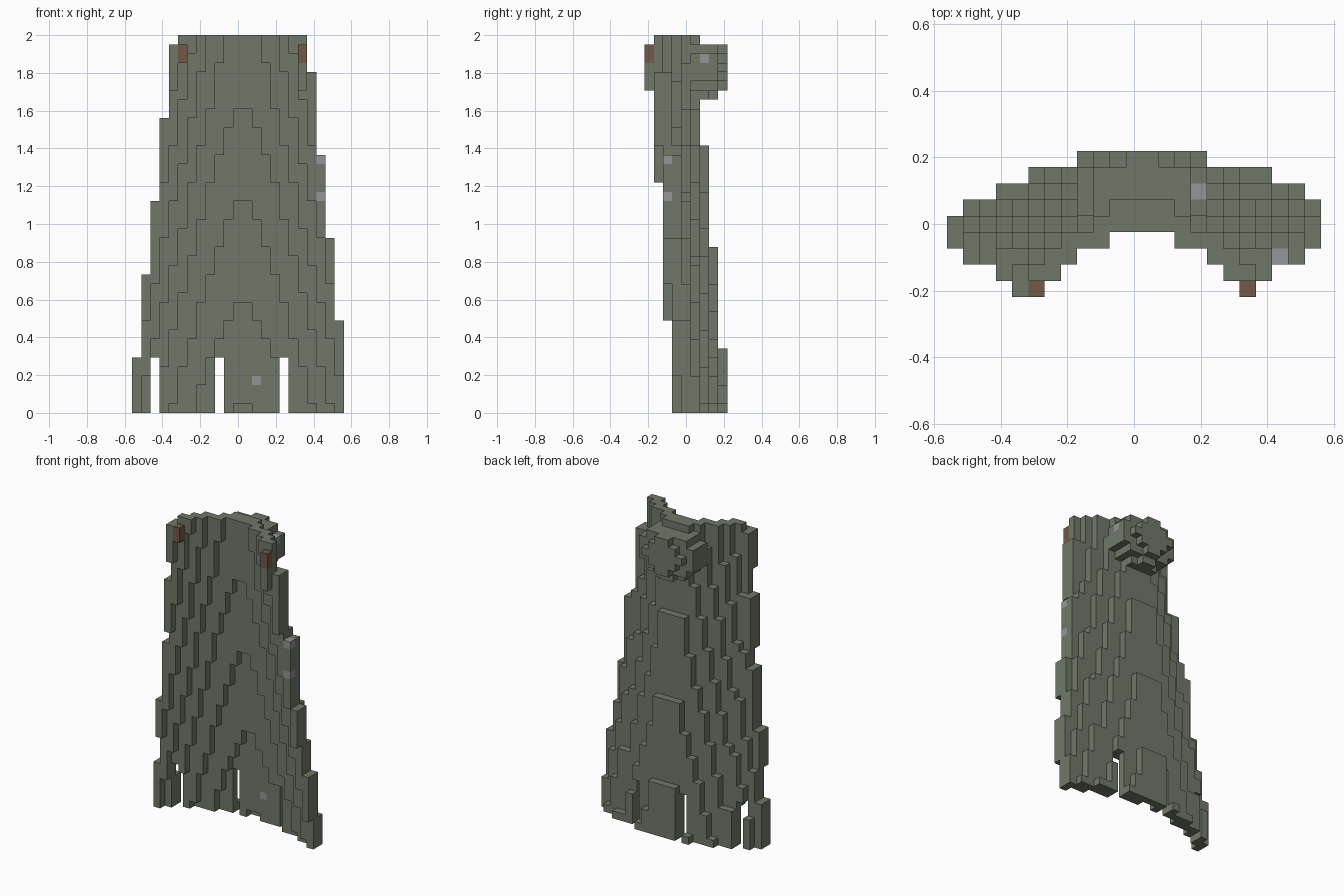
import bpy, bmesh, math
from mathutils import Vector

if "Cube" in bpy.data.objects:
    bpy.data.objects.remove(bpy.data.objects["Cube"])

S = 2 / 41          # block size; grid is 23 x 9 x 41 blocks


def material(name, rgb):
    m = bpy.data.materials.new(name)
    m.diffuse_color = (*rgb, 1)
    m.use_nodes = True
    m.node_tree.nodes["Principled BSDF"].inputs["Base Color"].default_value = m.diffuse_color
    return m


GREEN = material("moss green cloth", (0.162, 0.191, 0.139))
BROWN = material("brown leather", (0.17, 0.098, 0.062))
GREY = material("grey metal", (0.29, 0.30, 0.31))


# Draped cloth: a curved sheet that flares and leans back towards the hem
def cloak_blocks():
    out = set()
    slits = (-9, -2, 5)
    for k in range(41):
        z = (k + 0.5) * S
        width = 7.68 + (1.8 - z) * 2.33
        left = 7.5 + (1.97 - z) * 2.4
        right = 7.5 + (1.8 - z) * 2.29
        centre = max(1.2265 + (1.41 - z) * 1.87, 0.23)
        for i in range(-11, 12):
            u = i - 0.5
            if u > right or -u > left or (k < 6 and i in slits):
                continue
            y = centre - 4.3 * (abs(u) / width) ** 1.7
            back = centre if abs(u) < 2 else y      # flat centre panel
            limit = -1 if abs(i) >= 11 else -2 if abs(i) >= 9 else -3
            lo = max(math.ceil(y - 0.77), limit)
            hi = min(4, max(math.floor(back + 0.77), lo + (abs(i) >= 8)))
            out |= {(i, j, k) for j in range(lo, hi + 1)}
    return out


# Folded hood: a rounded lump on the upper back
def hood_blocks():
    return {(i, j, k) for i in range(-5, 7) for j in range(1, 5) for k in range(34, 40)
            if ((i - 0.5) / 4.2) ** 2 + ((j - 2) / 2.6) ** 2 + ((k - 37) / 3.3) ** 2 <= 1}


cloak = cloak_blocks()
hood = hood_blocks() - cloak
# Front collar edges and the leather clasps on them
clasps = {(i, -4, k) for i in (-6, 7) for k in (38, 39)}
collar = {(-7, -4, k) for k in range(35, 40)} | {(7, -4, k) for k in range(35, 38)}
collar |= {(i, -3, k) for i in (-7, -6, 7) for k in range(35, 40)} - cloak
studs = {(9, -2, 27), (9, -2, 23), (4, 2, 38)}
# Hem stud sits in the frontmost block of its column
studs.add(min(b for b in cloak if b[0] == 2 and b[2] == 3))
cloak -= studs
hood -= studs
solid = cloak | hood | clasps | collar | studs

DIRS = [Vector(d) for d in ((1, 0, 0), (-1, 0, 0), (0, 1, 0), (0, -1, 0), (0, 0, 1), (0, 0, -1))]


# Makes the outer faces of a set of blocks, joined into large flat faces
def build(name, blocks, mat):
    bm = bmesh.new()
    for b in sorted(blocks):
        c = Vector((b[0], b[1], b[2] + 0.5))
        for d in DIRS:
            if (b[0] + int(d.x), b[1] + int(d.y), b[2] + int(d.z)) in solid:
                continue
            s = Vector((d.y, d.z, d.x))
            t = d.cross(s)
            corners = [c + 0.5 * (d + p * s + q * t) for p, q in ((-1, -1), (1, -1), (1, 1), (-1, 1))]
            bm.faces.new([bm.verts.new(v * S) for v in corners])
    bmesh.ops.remove_doubles(bm, verts=bm.verts, dist=0.001)
    bmesh.ops.dissolve_limit(bm, angle_limit=0.01, verts=bm.verts, edges=bm.edges)
    me = bpy.data.meshes.new(name)
    bm.to_mesh(me)
    bm.free()
    me.materials.append(mat)
    bpy.context.collection.objects.link(bpy.data.objects.new(name, me))


build("cloak", cloak, GREEN)
build("hood", hood, GREEN)
build("collar_edges", collar, GREEN)
build("clasps", clasps, BROWN)
build("studs", studs, GREY)
